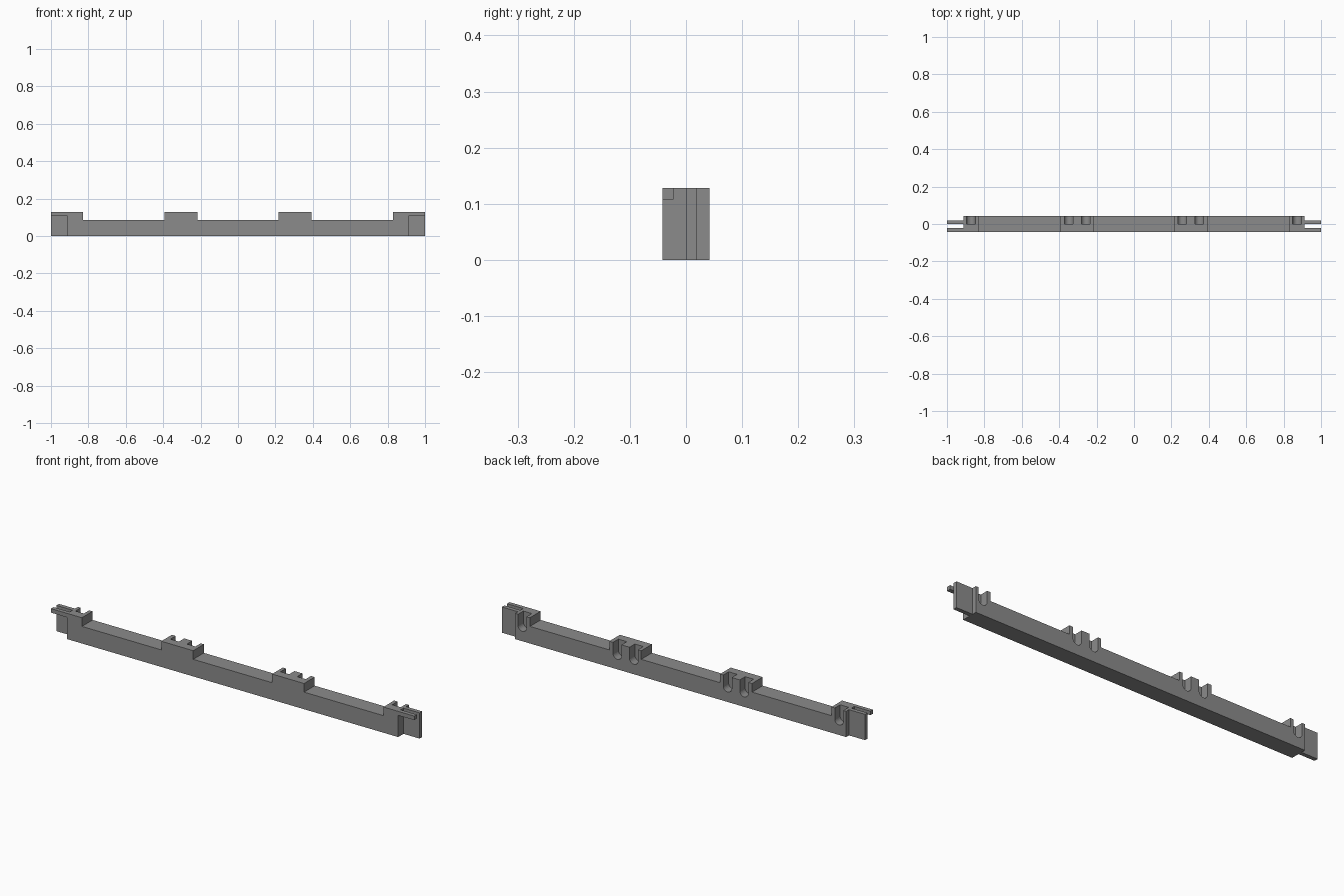
import bpy, bmesh, math

cube = bpy.data.objects.get("Cube")
if cube:
    bpy.data.objects.remove(cube, do_unlink=True)

grey = bpy.data.materials.new("mid grey")
grey.use_nodes = True
colour = (0.26, 0.26, 0.26, 1)
grey.diffuse_color = colour
grey.node_tree.nodes["Principled BSDF"].inputs["Base Color"].default_value = colour


def extrude_profile(name, points, y0, y1):
    """Prism made from an x-z outline, running from y0 to y1."""
    bm = bmesh.new()
    face = bm.faces.new([bm.verts.new((x, y0, z)) for x, z in points])
    grown = bmesh.ops.extrude_face_region(bm, geom=[face])["geom"]
    verts = [g for g in grown if isinstance(g, bmesh.types.BMVert)]
    bmesh.ops.translate(bm, verts=verts, vec=(0, y1 - y0, 0))
    bmesh.ops.recalc_face_normals(bm, faces=bm.faces)
    mesh = bpy.data.meshes.new(name)
    bm.to_mesh(mesh)
    bm.free()
    obj = bpy.data.objects.new(name, mesh)
    mesh.materials.append(grey)
    bpy.context.collection.objects.link(obj)
    return obj


def box(name, x0, x1, y0, y1, z0, z1):
    return extrude_profile(name, [(x0, z0), (x1, z0), (x1, z1), (x0, z1)], y0, y1)


half_depth, low, high = 0.042, 0.085, 0.128
shoulder = 0.911

# Beam outline with raised blocks along the top
steps = [0.83, 0.393, 0.217]
half = [(shoulder, 0), (shoulder, high)]
for i, x in enumerate(steps):
    pair = [(x, high), (x, low)]
    half += pair if i % 2 == 0 else pair[::-1]
outline = half + [(-x, z) for x, z in reversed(half)]
beam = extrude_profile("notched_beam", outline, -half_depth, half_depth)

# Round-bottomed slots in the back of the blocks
radius, centre_z = 0.0235, 0.073
slots = []
for side in (-1, 1):
    for x in (0.872, 0.349, 0.258):
        arc = [(side * x + radius * math.cos(a), centre_z + radius * math.sin(a))
               for a in (math.pi * (1 + k / 12) for k in range(13))]
        top = [(side * x + radius, 0.2), (side * x - radius, 0.2)]
        slots.append(extrude_profile("slot_cutter", arc + top, 0, 0.1))
for cutter in slots:
    cut = beam.modifiers.new("slot", 'BOOLEAN')
    cut.operation = 'DIFFERENCE'
    cut.solver = 'EXACT'
    cut.object = cutter
    cutter.hide_render = True

# Bake the cuts and remove the cutters
bpy.context.view_layer.update()
graph = bpy.context.evaluated_depsgraph_get()
baked = bpy.data.meshes.new_from_object(beam.evaluated_get(graph))
beam.modifiers.clear()
beam.data = baked
for cutter in slots:
    bpy.data.objects.remove(cutter, do_unlink=True)

# Tongue plate and slim top rail at each end
for side, word in ((-1, "right"), (1, "left")):
    a, b = sorted((side * shoulder, side * 1.0))
    box(word + "_end_tongue", a, b, 0, 0.02, 0, high)
    box(word + "_end_rail", a, b, -half_depth, -0.022, 0.108, high)
